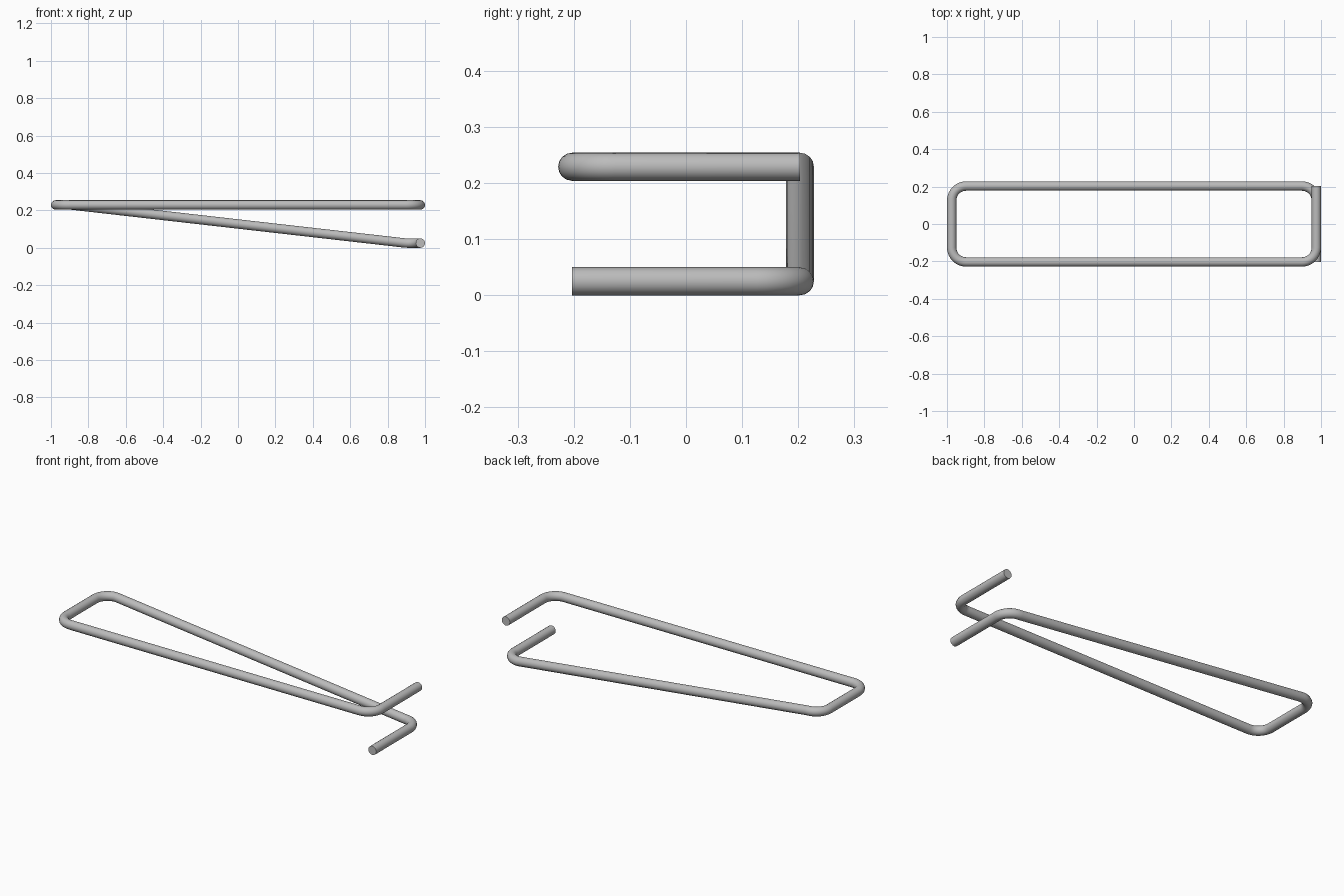
import bpy
from math import cos, sin, pi
from mathutils import Vector

cube = bpy.data.objects.get("Cube")
if cube:
    bpy.data.objects.remove(cube, do_unlink=True)

WIRE = 0.025          # wire radius
BEND = 0.078          # centreline bend radius
X, Y = 0.975, 0.203   # half size of the centreline
LOW, HIGH = 0.025, 0.229
STEPS = 10

metal = bpy.data.materials.new("grey metal")
metal.use_nodes = True
colour = (0.5, 0.5, 0.5, 1)
metal.diffuse_color = colour
metal.node_tree.nodes["Principled BSDF"].inputs["Base Color"].default_value = colour


def bend(corner, start, end):
    """Rounded corner entered along start and left along end."""
    c, a, b = Vector(corner), Vector(start), Vector(end)
    centre = c + (b - a) * BEND
    return [centre - b * BEND * cos(t) + a * BEND * sin(t)
            for t in (i / STEPS * pi / 2 for i in range(STEPS + 1))]


# Centreline: lower hook, sloping leg, closed end, level leg, upper hook
left, right, back, front = (-1, 0, 0), (1, 0, 0), (0, 1, 0), (0, -1, 0)
path = [Vector((X, -Y, LOW))]
path += bend((X, Y, LOW), back, left)
path += bend((-X, Y, HIGH), left, front)
path += bend((-X, -Y, HIGH), front, right)
path += bend((X, -Y, HIGH), right, back)
path.append(Vector((X, Y, HIGH)))

# Sweep the round wire along the centreline
curve = bpy.data.curves.new("bent_wire", "CURVE")
curve.dimensions = "3D"
curve.bevel_depth = WIRE
curve.bevel_resolution = 6
curve.use_fill_caps = True
spline = curve.splines.new("POLY")
spline.points.add(len(path) - 1)
for point, co in zip(spline.points, path):
    point.co = (*co, 1)
curve.materials.append(metal)

wire = bpy.data.objects.new("bent_wire", curve)
bpy.context.collection.objects.link(wire)
bpy.ops.object.select_all(action="DESELECT")
wire.select_set(True)
bpy.context.view_layer.objects.active = wire
bpy.ops.object.convert(target="MESH")
bpy.ops.object.shade_smooth_by_angle()
